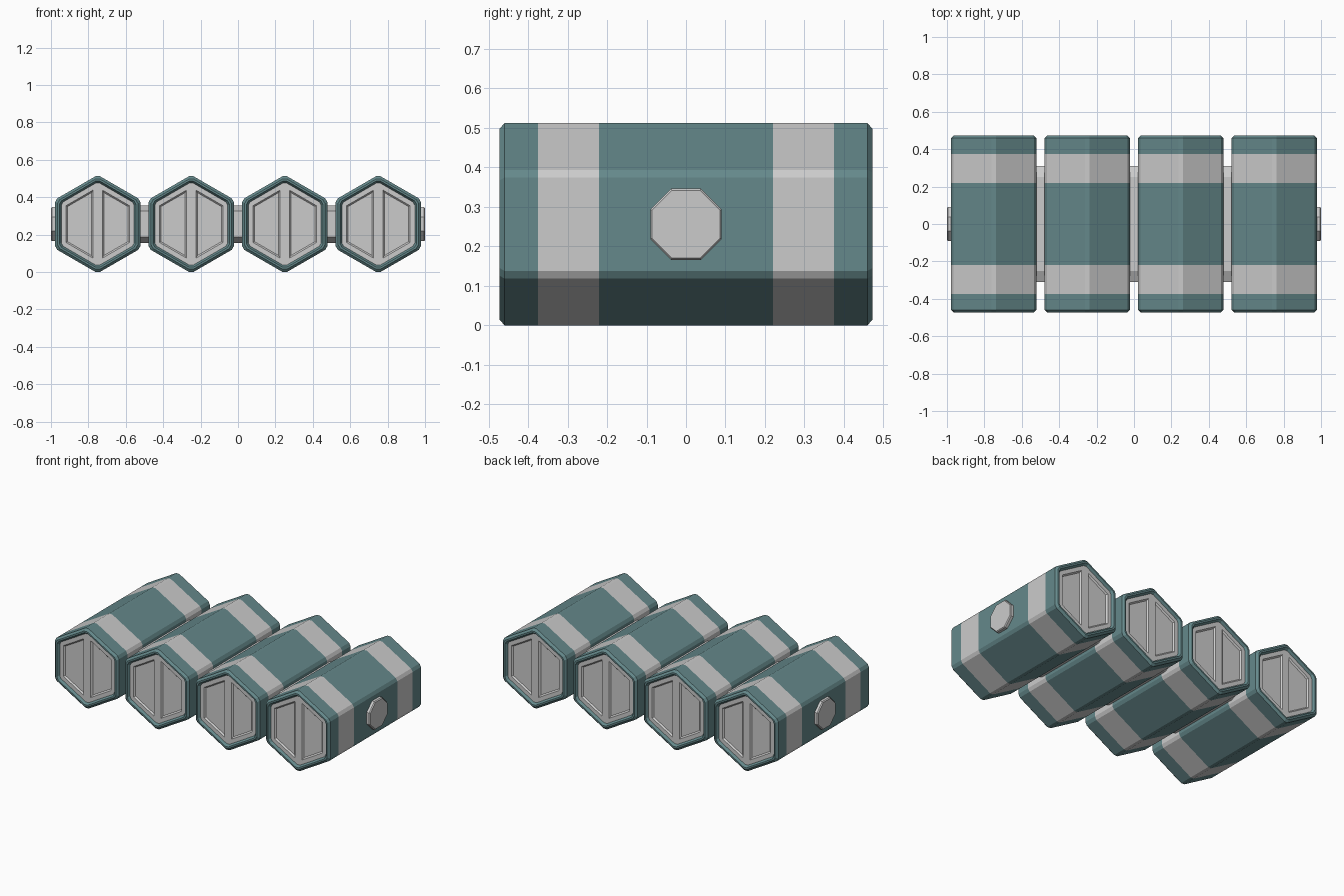
import bpy, bmesh
from math import sin, cos, pi
from mathutils import Vector

if "Cube" in bpy.data.objects:
    bpy.data.objects.remove(bpy.data.objects["Cube"])

CZ = 0.256  # height of the shared axis
teal = bpy.data.materials.new("teal")
teal.diffuse_color = (0.13, 0.25, 0.26, 1)
teal.use_nodes = True
teal.node_tree.nodes["Principled BSDF"].inputs["Base Color"].default_value = teal.diffuse_color


def finish(bm, name, x=0.0, mats=()):
    bmesh.ops.recalc_face_normals(bm, faces=bm.faces)
    me = bpy.data.meshes.new(name)
    bm.to_mesh(me)
    bm.free()
    for m in mats:
        me.materials.append(m)
    ob = bpy.data.objects.new(name, me)
    ob.location = (x, 0, CZ)
    bpy.context.collection.objects.link(ob)
    return ob


def hexagon(apothem, y, chamfer):
    """Upright hexagon outline with each corner cut off."""
    r = apothem / cos(pi / 6)
    c = [Vector((r * sin(k * pi / 3), y, r * cos(k * pi / 3))) for k in range(6)]
    pts = []
    for k in range(6):
        for n in (c[k - 1], c[(k + 1) % 6]):
            pts.append(c[k] + (n - c[k]).normalized() * chamfer)
    return pts


def loft(bm, rings, colours=None, cap=False):
    rows = [[bm.verts.new(p) for p in ring] for ring in rings]
    n = len(rows[0])
    for i, (a, b) in enumerate(zip(rows, rows[1:])):
        for k in range(n):
            f = bm.faces.new((a[k], a[(k + 1) % n], b[(k + 1) % n], b[k]))
            f.material_index = colours[i] if colours else 0
    if cap:
        bm.faces.new(rows[0])
        bm.faces.new(rows[-1])


def pod(name, x):
    # hexagonal shell with rolled rims and two flush grey bands
    half = [(0.195, -0.457), (0.205, -0.473), (0.2145, -0.473),
            (0.2275, -0.46), (0.2275, -0.375), (0.2275, -0.22)]
    prof = half + [(a, -y) for a, y in reversed(half)]
    bm = bmesh.new()
    loft(bm, [hexagon(a, y, 0.013) for a, y in prof],
         [0, 0, 0, 0, 1, 0, 1, 0, 0, 0, 0])
    finish(bm, name + "_shell", x, (teal, None))


def end_plate(name, x, side):
    # end plate made of two half hexagons, each with a sunken panel
    a = 0.195
    r = a / cos(pi / 6)
    y = side * 0.458
    bm = bmesh.new()
    mid = [bm.verts.new((0, y, z)) for z in (r, -r)]
    for s in (-1, 1):
        outer = [bm.verts.new((s * a, y, z)) for z in (r / 2, -r / 2)]
        f = bm.faces.new((mid[0], outer[0], outer[1], mid[1]))
        f.normal_update()
        if f.normal.y * side < 0:
            f.normal_flip()
    panels = list(bm.faces)
    # border is inset per panel, then the panel drops inwards
    for thick, depth in ((0.025, 0.0), (0.008, -0.009)):
        bmesh.ops.inset_individual(bm, faces=panels, thickness=thick,
                                   depth=depth, use_even_offset=True)
    me = bpy.data.meshes.new(name)
    bm.to_mesh(me)
    bm.free()
    ob = bpy.data.objects.new(name, me)
    ob.location = (x, 0, CZ)
    bpy.context.collection.objects.link(ob)


for i in range(4):
    x = -0.75 + 0.5 * i
    pod(f"pod_{i + 1}", x)
    end_plate(f"front_plate_{i + 1}", x, -1)
    end_plate(f"back_plate_{i + 1}", x, 1)

# chamfered blocks joining neighbouring pods
section = [(-0.31, -0.07), (-0.25, -0.1), (0.25, -0.1), (0.31, -0.07),
           (0.31, 0.07), (0.25, 0.1), (-0.25, 0.1), (-0.31, 0.07)]
for i in range(3):
    bm = bmesh.new()
    loft(bm, [[(sx, y, z) for y, z in section] for sx in (-0.04, 0.04)], cap=True)
    finish(bm, f"connector_{i + 1}", -0.5 + 0.5 * i)

# octagonal buttons on both outer sides
for s, label in ((-1, "left"), (1, "right")):
    bm = bmesh.new()
    rings = []
    for r, d in ((0.098, 0.95), (0.098, 0.994), (0.093, 1.0)):
        rings.append([(s * d, r * cos(pi / 8 + k * pi / 4), r * sin(pi / 8 + k * pi / 4))
                      for k in range(8)])
    loft(bm, rings, cap=True)
    finish(bm, label + "_button")
